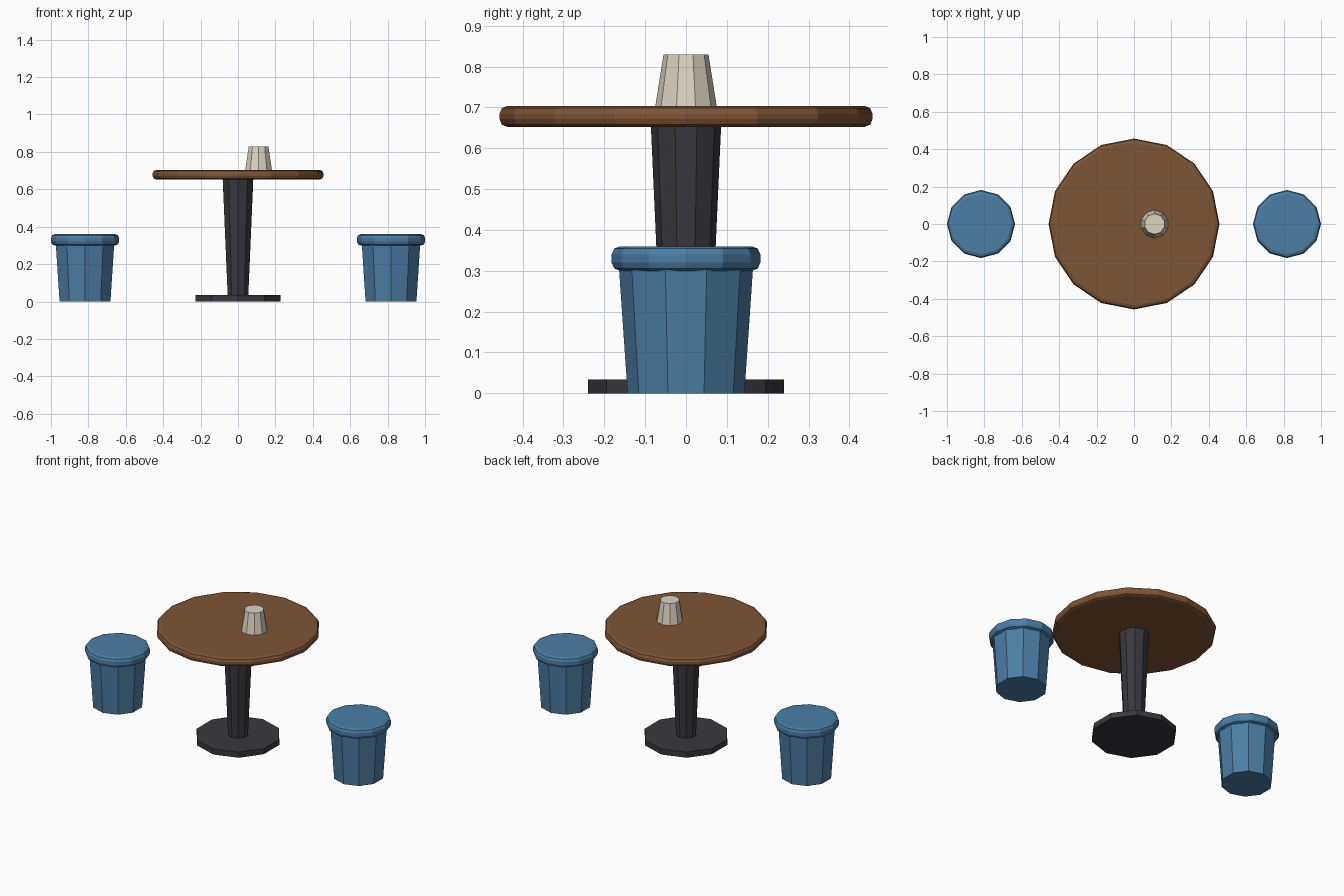
import bpy, math

if "Cube" in bpy.data.objects:
    bpy.data.objects.remove(bpy.data.objects["Cube"])


def material(name, rgb):
    m = bpy.data.materials.new(name)
    m.diffuse_color = (*rgb, 1)
    m.use_nodes = True
    m.node_tree.nodes["Principled BSDF"].inputs["Base Color"].default_value = m.diffuse_color
    return m


WOOD = material("wood", (0.21, 0.09, 0.034))
BLUE = material("blue", (0.07, 0.21, 0.38))
DARK = material("dark_metal", (0.04, 0.04, 0.05))
CREAM = material("cream", (0.72, 0.66, 0.53))


def drum(name, mat, sides, r_low, r_high, z_low, z_high, x=0, bevel=0):
    """Tapered flat-sided drum between two heights, with optional rounded rims."""
    bpy.ops.mesh.primitive_cone_add(vertices=sides, radius1=r_low, radius2=r_high,
                                    depth=z_high - z_low,
                                    location=(x, 0, (z_low + z_high) / 2))
    ob = bpy.context.object
    ob.name = name
    ob.data.materials.append(mat)
    if bevel:
        mod = ob.modifiers.new("rounded_rim", 'BEVEL')
        mod.width = bevel
        mod.segments = 2
        mod.limit_method = 'ANGLE'
        mod.angle_limit = math.radians(60)
    return ob


# Table: foot, tapered column and round top
drum("table_base", DARK, 10, 0.24, 0.24, 0, 0.034)
drum("table_column", DARK, 10, 0.058, 0.086, 0.034, 0.655)
drum("table_top", WOOD, 16, 0.457, 0.457, 0.652, 0.704, bevel=0.02)

# Small shade standing on the table
drum("table_lamp", CREAM, 10, 0.075, 0.055, 0.704, 0.83, x=0.11)

# A stool on each side
for side, x in (("left", -0.818), ("right", 0.818)):
    drum(side + "_stool_body", BLUE, 10, 0.143, 0.164, 0, 0.305, x=x)
    drum(side + "_stool_cushion", BLUE, 12, 0.182, 0.182, 0.3, 0.36, x=x, bevel=0.02)
